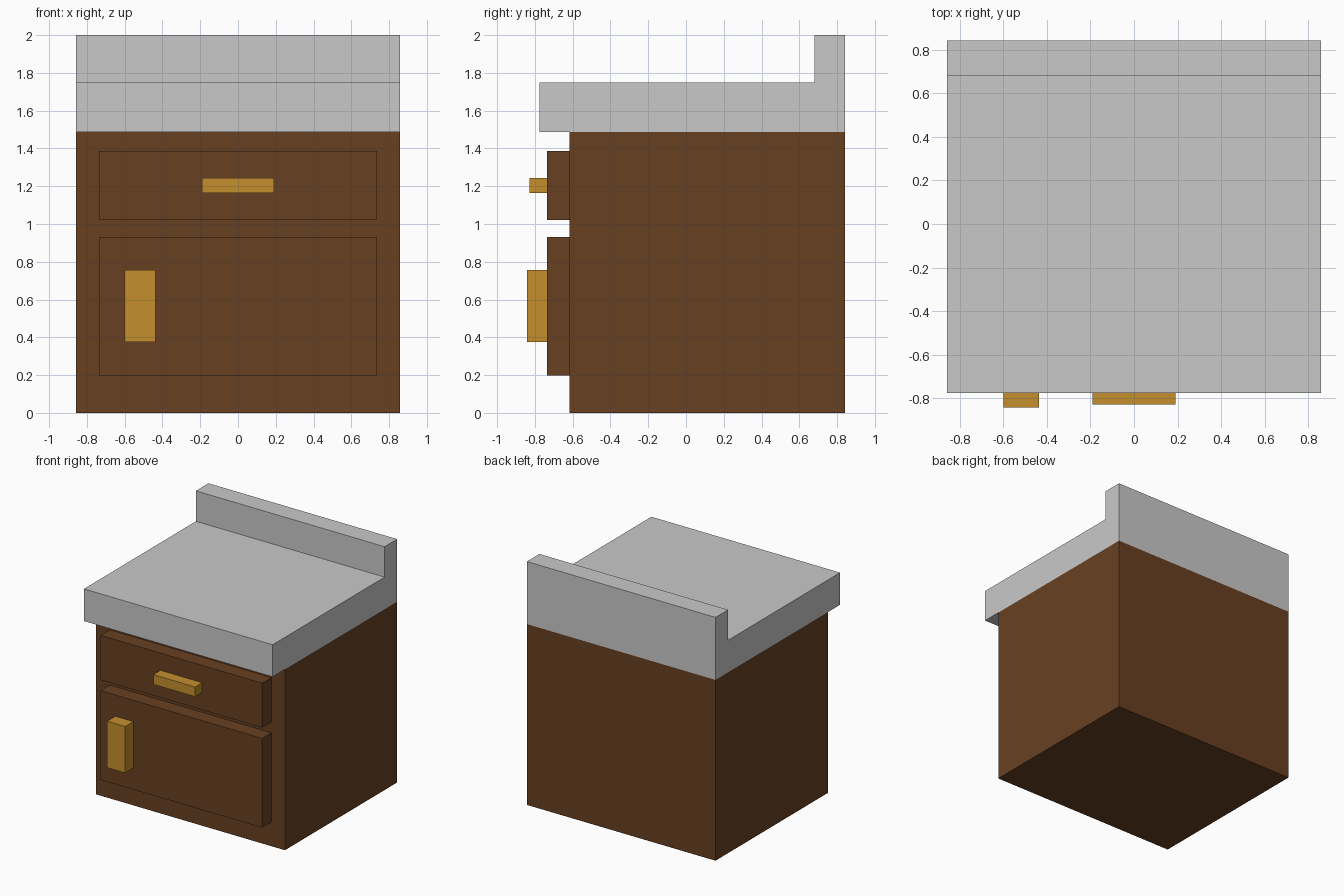
import bpy

if "Cube" in bpy.data.objects:
    bpy.data.objects.remove(bpy.data.objects["Cube"])


def material(name, rgb):
    m = bpy.data.materials.new(name)
    m.diffuse_color = (*rgb, 1.0)
    m.use_nodes = True
    m.node_tree.nodes["Principled BSDF"].inputs["Base Color"].default_value = m.diffuse_color
    return m


wood = material("brown_wood", (0.138, 0.051, 0.016))
stone = material("grey_stone", (0.584, 0.584, 0.584))
brass = material("brass", (0.552, 0.275, 0.027))


def prism(name, profile, x0, x1, mat):
    """Extrude a (y, z) profile, counter-clockwise seen from +x, along x."""
    n = len(profile)
    verts = [(x, y, z) for x in (x0, x1) for y, z in profile]
    faces = [list(range(n))[::-1], list(range(n, 2 * n))]
    faces += [(i, (i + 1) % n, n + (i + 1) % n, n + i) for i in range(n)]
    mesh = bpy.data.meshes.new(name)
    mesh.from_pydata(verts, [], faces)
    mesh.materials.append(mat)
    obj = bpy.data.objects.new(name, mesh)
    bpy.context.collection.objects.link(obj)
    return obj


def box(name, x, y, z, mat):
    profile = [(y[0], z[0]), (y[1], z[0]), (y[1], z[1]), (y[0], z[1])]
    return prism(name, profile, x[0], x[1], mat)


BACK, FRONT, PANEL = 0.842, -0.616, -0.736
W = 0.858

# Cabinet body
box("cabinet_body", (-W, W), (FRONT, BACK), (0, 1.486), wood)

# Countertop with raised back edge, one L-shaped profile
prism("countertop", [(-0.776, 1.486), (BACK, 1.486), (BACK, 2.0),
                     (0.679, 2.0), (0.679, 1.75), (-0.776, 1.75)], -W, W, stone)

# Drawer and door fronts
box("drawer_front", (-0.735, 0.735), (PANEL, FRONT), (1.02, 1.386), wood)
box("door_front", (-0.735, 0.735), (PANEL, FRONT), (0.198, 0.932), wood)

# Handles
box("drawer_handle", (-0.19, 0.19), (-0.828, PANEL), (1.164, 1.244), brass)
box("door_handle", (-0.6, -0.437), (-0.842, PANEL), (0.375, 0.757), brass)
